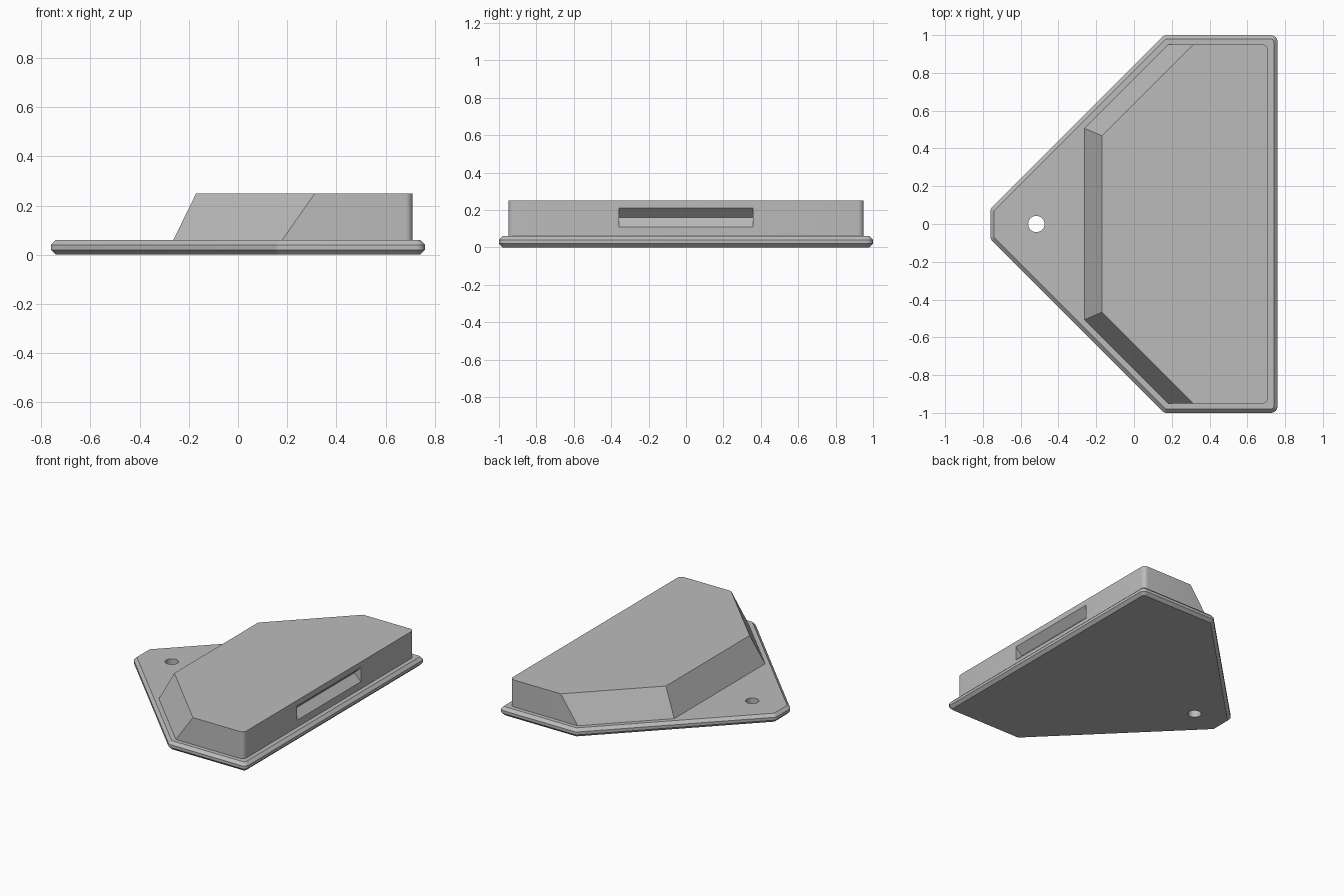
import bpy, bmesh, math

if "Cube" in bpy.data.objects:
    bpy.data.objects.remove(bpy.data.objects["Cube"], do_unlink=True)

grey = bpy.data.materials.new("plain grey")
grey.use_nodes = True
colour = (0.5, 0.5, 0.5, 1)
grey.diffuse_color = colour
grey.node_tree.nodes["Principled BSDF"].inputs["Base Color"].default_value = colour


def outline(nose_x, nose_y, side_x, side_y, back_x):
    """Six-sided outline mirrored across y, counter-clockwise."""
    half = [(nose_x, -nose_y), (side_x, -side_y), (back_x, -side_y)]
    return half + [(x, -y) for x, y in reversed(half)]


def loft(lower, upper, z0, z1):
    """Closed solid between two matching outlines."""
    bm = bmesh.new()
    a = [bm.verts.new((x, y, z0)) for x, y in lower]
    b = [bm.verts.new((x, y, z1)) for x, y in upper]
    bm.faces.new(a[::-1])
    bm.faces.new(b)
    for i in range(len(a)):
        j = (i + 1) % len(a)
        bm.faces.new((a[i], a[j], b[j], b[i]))
    return bm


def round_corners(bm, radius, test):
    """Round the upright edges whose middle passes the test."""
    edges = [e for e in bm.edges
             if abs(e.verts[0].co.z - e.verts[1].co.z) > 0.01
             and test((e.verts[0].co + e.verts[1].co) / 2)]
    bmesh.ops.bevel(bm, geom=edges, offset=radius, segments=6,
                    profile=0.5, affect='EDGES')


def make(name, bm):
    bmesh.ops.recalc_face_normals(bm, faces=bm.faces)
    mesh = bpy.data.meshes.new(name)
    bm.to_mesh(mesh)
    bm.free()
    mesh.materials.append(grey)
    obj = bpy.data.objects.new(name, mesh)
    bpy.context.collection.objects.link(obj)
    return obj


def finish(obj, cutter):
    """Cut the opening, drop the cutter and shade."""
    mod = obj.modifiers.new("opening", 'BOOLEAN')
    mod.operation = 'DIFFERENCE'
    mod.solver = 'EXACT'
    mod.object = cutter
    bpy.ops.object.select_all(action='DESELECT')
    bpy.context.view_layer.objects.active = obj
    obj.select_set(True)
    bpy.ops.object.modifier_apply(modifier=mod.name)
    bpy.data.objects.remove(cutter, do_unlink=True)
    bpy.ops.object.shade_smooth_by_angle(angle=math.radians(25))


# Base plate with rounded corners and chamfered rims
shape = outline(-0.76, 0.08, 0.16, 1.0, 0.76)
bm = loft(shape, shape, 0, 0.06)
round_corners(bm, 0.035, lambda p: p.x > 0.5)
round_corners(bm, 0.012, lambda p: p.x < 0.5)
rims = [e for e in bm.edges if abs(e.verts[0].co.z - e.verts[1].co.z) < 0.01]
bmesh.ops.bevel(bm, geom=rims, offset=0.02, segments=1, affect='EDGES')
plate = make("base_plate", bm)

# Round hole near the nose
bm = bmesh.new()
bmesh.ops.create_cone(bm, cap_ends=True, segments=48, radius1=0.043,
                      radius2=0.043, depth=0.3)
bmesh.ops.translate(bm, verts=bm.verts, vec=(-0.517, 0, 0.03))
finish(plate, make("hole_cutter", bm))

# Raised housing with sloped nose and sloped diagonal sides
bm = loft(outline(-0.263, 0.507, 0.18, 0.95, 0.71),
          outline(-0.17, 0.467, 0.313, 0.95, 0.71), 0.06, 0.25)
round_corners(bm, 0.03, lambda p: p.x > 0.5)
housing = make("housing", bm)

# V-shaped finger groove along the tall end
bm = bmesh.new()
ends = [[bm.verts.new((x, y, z)) for x, z in
         ((0.66, 0.16), (0.71, 0.11), (0.8, 0.11), (0.8, 0.21), (0.71, 0.21))]
        for y in (-0.357, 0.357)]
for ring in ends:
    bm.faces.new(ring)
for i in range(5):
    j = (i + 1) % 5
    bm.faces.new((ends[0][i], ends[0][j], ends[1][j], ends[1][i]))
finish(housing, make("groove_cutter", bm))
